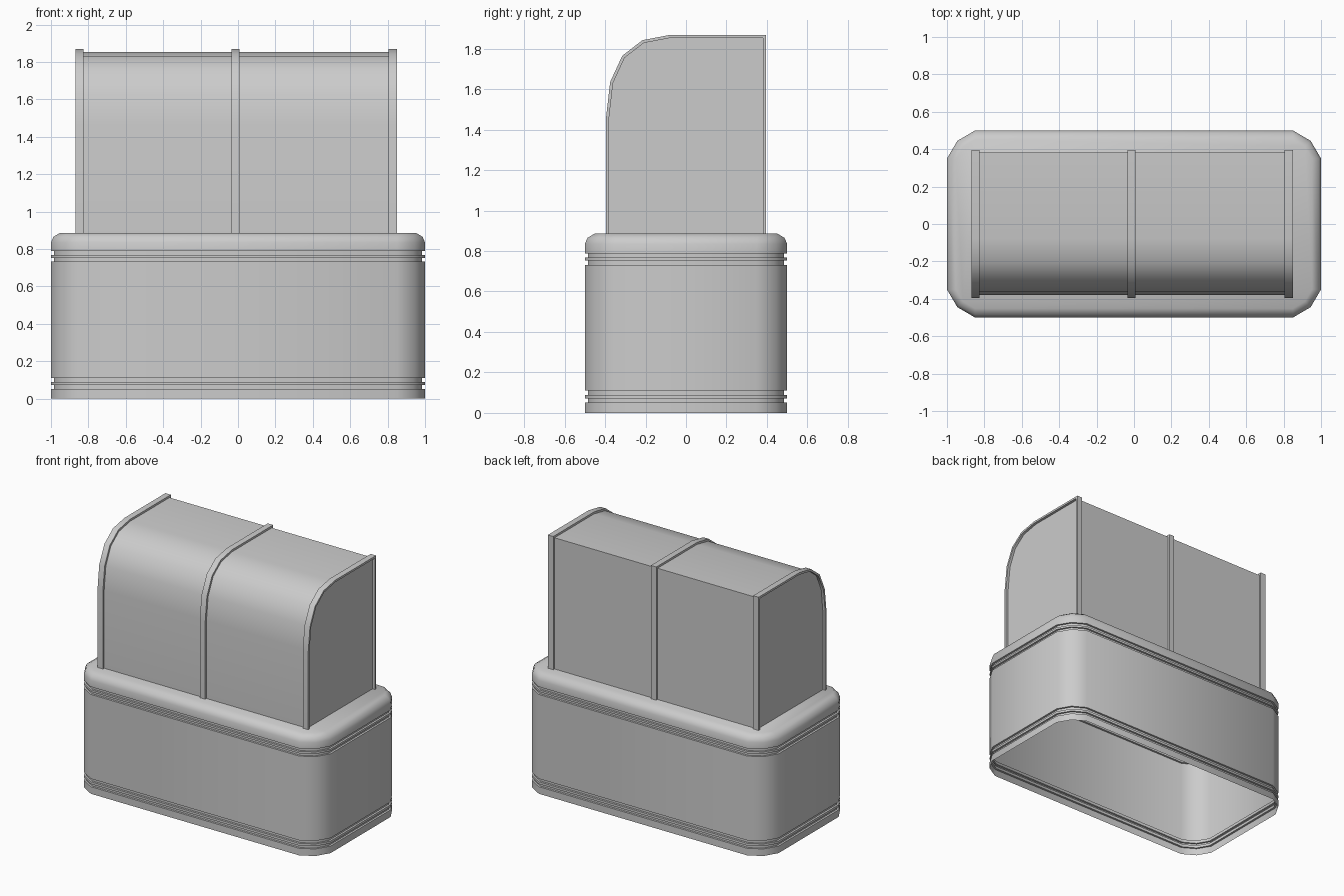
import bpy
import bmesh
import math
from mathutils import Vector

if "Cube" in bpy.data.objects:
    bpy.data.objects.remove(bpy.data.objects["Cube"], do_unlink=True)

grey = bpy.data.materials.new("light grey")
grey.use_nodes = True
colour = (0.6, 0.6, 0.6, 1)
grey.diffuse_color = colour
grey.node_tree.nodes["Principled BSDF"].inputs["Base Color"].default_value = colour


def finish(name, bm, recalc=True):
    """Turn a bmesh into a smooth object with sharp corners."""
    if recalc:
        bmesh.ops.recalc_face_normals(bm, faces=bm.faces)
    mesh = bpy.data.meshes.new(name)
    bm.to_mesh(mesh)
    bm.free()
    mesh.materials.append(grey)
    obj = bpy.data.objects.new(name, mesh)
    bpy.context.collection.objects.link(obj)
    bpy.ops.object.select_all(action="DESELECT")
    obj.select_set(True)
    bpy.context.view_layer.objects.active = obj
    bpy.ops.object.shade_smooth_by_angle(angle=math.radians(40))
    return obj


def bridge(bm, a, b):
    """Join two closed rings of vertices with quads."""
    n = len(a)
    for i in range(n):
        j = (i + 1) % n
        bm.faces.new((a[i], a[j], b[j], b[i]))


def rounded_ring(bm, inset, z):
    """Rounded rectangle with two segments to each corner."""
    r = 0.15 - inset
    arc = [(1, 0), (0.63, 0.63), (0, 1)]
    ring = []
    for sx, sy in ((1, 1), (-1, 1), (-1, -1), (1, -1)):
        for u, v in (arc if sx * sy > 0 else arc[::-1]):
            ring.append(bm.verts.new((sx * (0.85 + u * r), sy * (0.35 + v * r), z)))
    return ring


def inset_outline(points, d):
    """Move a counter-clockwise outline inward by a constant distance."""
    result = []
    for i, p in enumerate(points):
        e1 = (p - points[i - 1]).normalized()
        e2 = (points[(i + 1) % len(points)] - p).normalized()
        n1, n2 = Vector((-e1.y, e1.x)), Vector((-e2.y, e2.x))
        result.append(p + (n1 + n2) * (d / (1 + n1.dot(n2))))
    return result


# Open-bottomed base with two pairs of grooves and a rounded shoulder
groove = 0.015
wall = [(0, 0)]
for low, high in ((0.052, 0.072), (0.089, 0.111), (0.732, 0.752), (0.767, 0.788)):
    wall += [(0, low), (groove, low), (groove, high), (0, high)]
wall += [(0, 0.835), (0.013, 0.865), (0.048, 0.886)]
bm = bmesh.new()
rings = [rounded_ring(bm, inset, z) for inset, z in wall]
for lower, upper in zip(rings, rings[1:]):
    bridge(bm, lower, upper)
bm.faces.new(rings[-1])
finish("base", bm, recalc=False)

# Side outline of the hood, rounded towards the front
outline = [Vector(p) for p in (
    (-0.395, 0.86), (0.396, 0.86), (0.396, 1.868), (-0.08, 1.868),
    (-0.215, 1.842), (-0.315, 1.765), (-0.375, 1.635), (-0.395, 1.46))]
inner = inset_outline(outline, 0.015)


def outline_ring(bm, points, x):
    return [bm.verts.new((x, p.x, p.y)) for p in points]


# Hood body
bm = bmesh.new()
ends = [outline_ring(bm, inner, x) for x in (-0.85, 0.83)]
bridge(bm, *ends)
for end in ends:
    bm.faces.new(end)
finish("hood", bm)

# Raised ribs wrapping the hood
for name, x in (("right_rib", -0.847), ("middle_rib", -0.013), ("left_rib", 0.827)):
    bm = bmesh.new()
    x0, x1 = x - 0.022, x + 0.022
    loops = [outline_ring(bm, outline, x0), outline_ring(bm, outline, x1),
             outline_ring(bm, inner, x1), outline_ring(bm, inner, x0)]
    for i, loop in enumerate(loops):
        bridge(bm, loop, loops[(i + 1) % 4])
    finish(name, bm)
